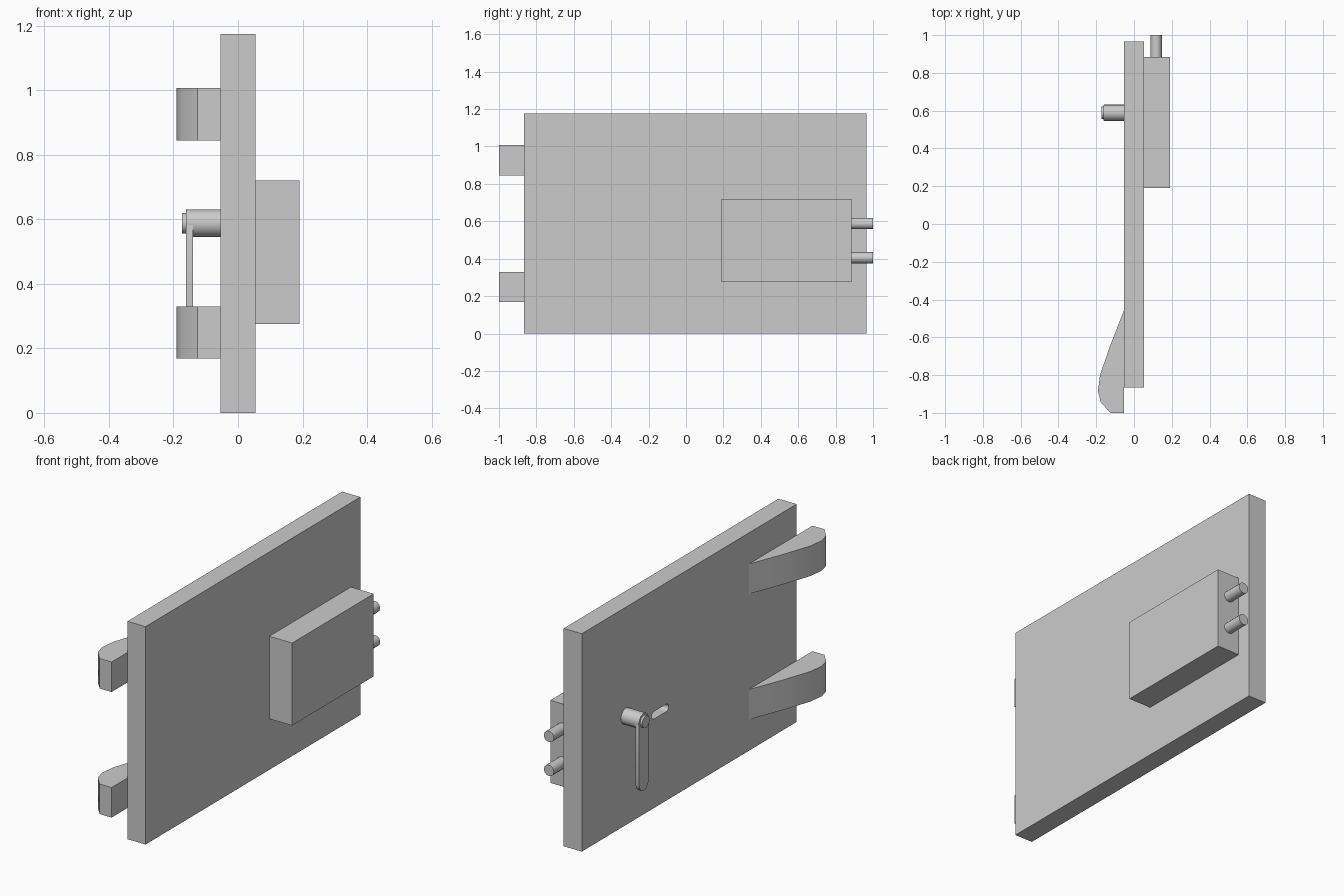
import bpy, bmesh
from math import pi, cos, sin, radians
from mathutils import Vector

if "Cube" in bpy.data.objects:
    bpy.data.objects.remove(bpy.data.objects["Cube"], do_unlink=True)

grey = bpy.data.materials.new("plain_grey")
grey.use_nodes = True
grey.diffuse_color = (0.6, 0.6, 0.6, 1)
grey.node_tree.nodes["Principled BSDF"].inputs["Base Color"].default_value = (0.6, 0.6, 0.6, 1)


def prism(name, profile, start, end, place, smooth=False):
    """Extrude a 2D profile from start to end; place maps (u, v, depth) to xyz."""
    bm = bmesh.new()
    base = [bm.verts.new(place(u, v, start)) for u, v in profile]
    face = bm.faces.new(base)
    out = bmesh.ops.extrude_face_region(bm, geom=[face])
    shift = Vector(place(0, 0, end)) - Vector(place(0, 0, start))
    moved = [g for g in out["geom"] if isinstance(g, bmesh.types.BMVert)]
    bmesh.ops.translate(bm, verts=moved, vec=shift)
    bmesh.ops.recalc_face_normals(bm, faces=bm.faces)
    mesh = bpy.data.meshes.new(name)
    bm.to_mesh(mesh)
    bm.free()
    mesh.materials.append(grey)
    obj = bpy.data.objects.new(name, mesh)
    bpy.context.collection.objects.link(obj)
    if smooth:
        bpy.ops.object.select_all(action="DESELECT")
        obj.select_set(True)
        bpy.context.view_layer.objects.active = obj
        bpy.ops.object.shade_smooth_by_angle(angle=radians(35))
    return obj


def along_x(u, v, d): return (d, u, v)
def along_y(u, v, d): return (u, d, v)
def along_z(u, v, d): return (u, v, d)


def rect(u0, u1, v0, v1):
    return [(u0, v0), (u1, v0), (u1, v1), (u0, v1)]


def arc(u, v, r, a0, a1, steps):
    angles = [a0 + (a1 - a0) * i / steps for i in range(steps + 1)]
    return [(u + r * cos(a), v + r * sin(a)) for a in angles]


def circle(u, v, r, sides=12):
    return arc(u, v, r, 0, 2 * pi, sides)[:-1]


# Door slab with a key slot cut through it
door = prism("door_panel", rect(-0.865, 0.965, 0, 1.175), -0.054, 0.054, along_x)
slot = (arc(0.35, 0.5, 0.02, -pi / 2, pi / 2, 6)
        + arc(0.245, 0.5, 0.02, pi / 2, 3 * pi / 2, 6))
cutter = prism("slot_cutter", slot, -0.1, 0.1, along_x)
cutter.hide_render = True
cut = door.modifiers.new("key_slot", "BOOLEAN")
cut.operation, cut.object, cut.solver = "DIFFERENCE", cutter, "EXACT"
bpy.ops.object.select_all(action="DESELECT")
bpy.context.view_layer.objects.active = door
door.select_set(True)
bpy.ops.object.modifier_apply(modifier=cut.name)
bpy.data.objects.remove(cutter, do_unlink=True)

# Lock case and its two bolts
prism("lock_case", rect(0.19, 0.885, 0.275, 0.72), 0.054, 0.19, along_x)
for label, z in (("lower", 0.405), ("upper", 0.588)):
    prism(label + "_bolt", circle(0.118, z, 0.03), 0.88, 1.0, along_y, True)

# Curved hinge arms
hinge = [(-0.054, -0.46), (-0.125, -0.64), (-0.18, -0.80), (-0.191, -0.885),
         (-0.175, -0.945), (-0.125, -1.0), (-0.054, -1.0)]
for label, z in (("lower", 0.168), ("upper", 0.845)):
    prism(label + "_hinge", hinge, z, z + 0.162, along_z, True)

# Handle hub, cap and hanging lever
hy, hz = 0.589, 0.588
prism("handle_hub", circle(hy, hz, 0.043, 16), -0.16, -0.05, along_x, True)
prism("handle_cap", circle(hy, hz, 0.032, 16), -0.173, -0.155, along_x, True)
lever = (arc(hy, hz, 0.042, 0, pi, 8)
         + arc(hy, 0.255, 0.04, pi, 2 * pi, 6))
prism("handle_lever", lever, -0.161, -0.139, along_x, True)
